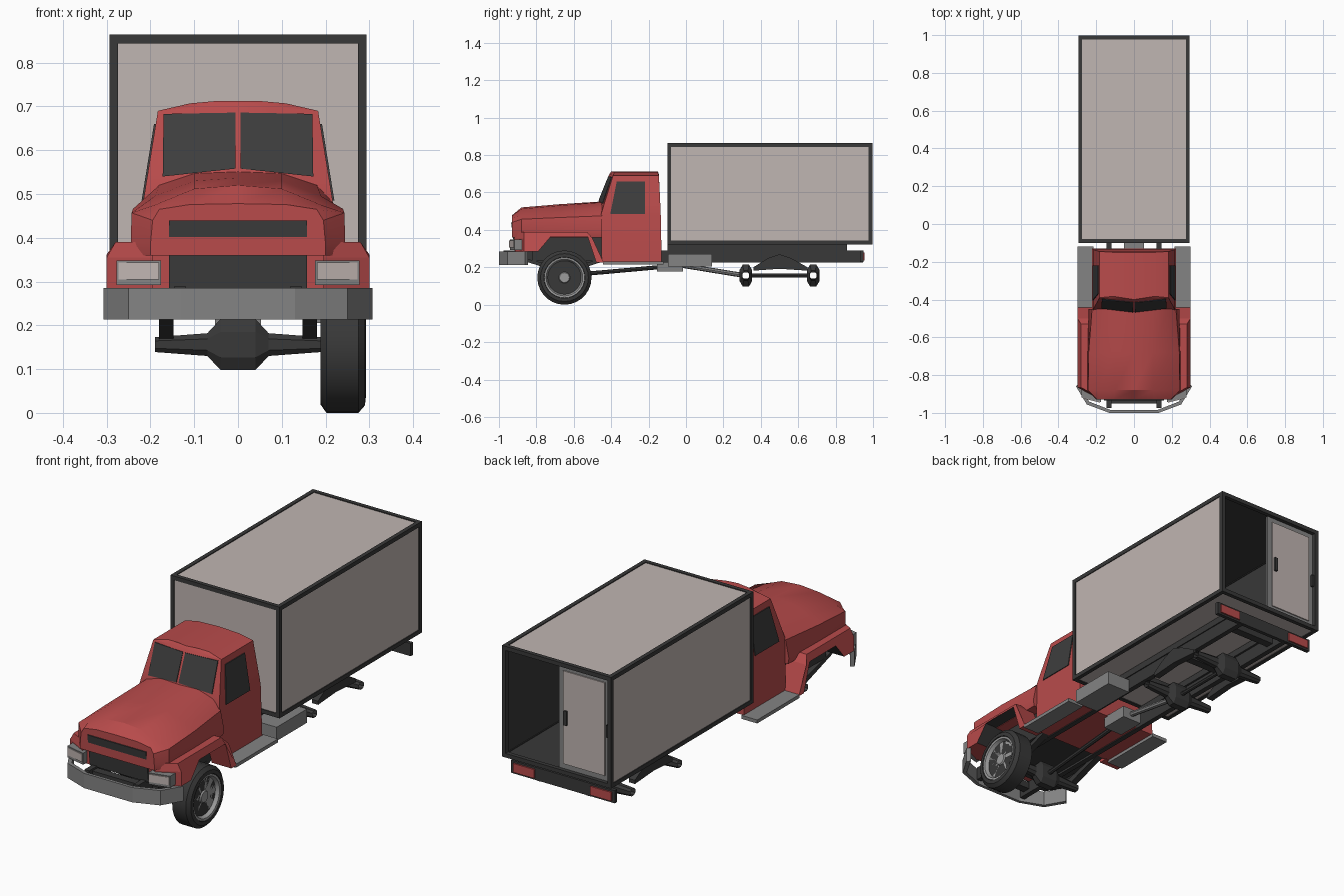
import bpy, bmesh, math
from mathutils import Vector

if "Cube" in bpy.data.objects:
    bpy.data.objects.remove(bpy.data.objects["Cube"])


def material(name, r, g, b):
    m = bpy.data.materials.new(name)
    m.diffuse_color = (r, g, b, 1)
    m.use_nodes = True
    m.node_tree.nodes["Principled BSDF"].inputs["Base Color"].default_value = m.diffuse_color
    return m


RED = material("body_red", 0.48, 0.07, 0.07)
BEIGE = material("panel_beige", 0.53, 0.465, 0.445)
DARK = material("chassis_dark", 0.04, 0.04, 0.04)
GLASS = material("glass_dark", 0.047, 0.047, 0.047)
GRAY = material("metal_gray", 0.23, 0.23, 0.23)
RIM = material("rim_gray", 0.33, 0.33, 0.33)


def make(name, verts, faces, *mats, smooth=None):
    bm = bmesh.new()
    vs = [bm.verts.new(v) for v in verts]
    for f in faces:
        bm.faces.new([vs[i] for i in f])
    bmesh.ops.recalc_face_normals(bm, faces=bm.faces)
    me = bpy.data.meshes.new(name)
    bm.to_mesh(me)
    bm.free()
    for m in mats:
        me.materials.append(m)
    ob = bpy.data.objects.new(name, me)
    bpy.context.collection.objects.link(ob)
    if smooth:
        bpy.ops.object.select_all(action='DESELECT')
        ob.select_set(True)
        bpy.context.view_layer.objects.active = ob
        bpy.ops.object.shade_smooth_by_angle(angle=math.radians(smooth))
    return ob


def loft(name, rings, mat, caps=True, smooth=None):
    n = len(rings[0])
    faces = [(r * n + i, r * n + (i + 1) % n, (r + 1) * n + (i + 1) % n, (r + 1) * n + i)
             for r in range(len(rings) - 1) for i in range(n)]
    if caps:
        faces += [tuple(range(n)), tuple(range((len(rings) - 1) * n, len(rings) * n))]
    return make(name, [v for r in rings for v in r], faces, mat, smooth=smooth)


def box(name, x0, x1, y0, y1, z0, z1, mat):
    return loft(name, [[(x0, y0, z), (x1, y0, z), (x1, y1, z), (x0, y1, z)] for z in (z0, z1)], mat)


def prism(name, poly, x0, x1, mat):
    return loft(name, [[(x, y, z) for y, z in poly] for x in (x0, x1)], mat)


def rod(name, a, b, r, mat, n=8):
    a, b = Vector(a), Vector(b)
    q = (b - a).to_track_quat('Z', 'Y')
    circle = [q @ Vector((r * math.cos(2 * math.pi * i / n), r * math.sin(2 * math.pi * i / n), 0)) for i in range(n)]
    return loft(name, [[a + c for c in circle], [b + c for c in circle]], mat)


def lathe_x(name, profile, cx, cy, cz, mat, n=28):
    rings = [[(cx + x, cy + r * math.cos(2 * math.pi * i / n), cz + r * math.sin(2 * math.pi * i / n))
              for i in range(n)] for x, r in profile]
    return loft(name, rings, mat, smooth=35)


# cab shell: (z, half width, front y at side, front y at centre, back y)
LEVELS = [(.23, .222, -.45, -.45, -.13), (.48, .217, -.455, -.48, -.135), (.53, .209, -.44, -.475, -.137),
          (.69, .183, -.39, -.41, -.145), (.707, .11, -.383, -.40, -.15)]
loft("cab", [[(-w, yb, z), (-w, ys, z), (-w / 2, (ys + yc) / 2, z + b), (0, yc, z + b), (w / 2, (ys + yc) / 2, z + b),
              (w, ys, z), (w, yb, z), (0, yb, z + b)]
             for (z, w, ys, yc, yb), b in zip(LEVELS, (0, 0, 0, .008, .005))], RED, smooth=20)


def cab_at(z):
    for a, b in zip(LEVELS, LEVELS[1:]):
        if a[0] <= z <= b[0]:
            t = (z - a[0]) / (b[0] - a[0])
            return [p + (q - p) * t for p, q in zip(a, b)]


def front_point(x, z, off):
    _, w, ys, yc, _ = cab_at(z)
    return (x, yc + (ys - yc) * abs(x) / w - off, z)


for s, side in ((-1, "left"), (1, "right")):
    # split windshield and door glass
    pane = [(.006, .558), (.172, .54), (.17, .683), (.006, .686)]
    loft("windshield_" + side, [[front_point(s * x, z, o) for x, z in pane] for o in (-.003, .005)], GLASS)
    win = [(-.405, .485), (-.22, .485), (-.22, .66), (-.37, .66)]
    loft("door_window_" + side, [[(s * (cab_at(z)[1] + o), y, z) for y, z in win] for o in (-.003, .004)], GLASS)

# hood, as cross-sections running backwards
HOOD = [(-.93, [(0, .478), (.11, .476), (.18, .465), (.195, .44), (.20, .385), (.20, .36)]),
        (-.88, [(0, .52), (.10, .512), (.19, .475), (.243, .457), (.245, .39), (.235, .36)]),
        (-.68, [(0, .537), (.10, .53), (.19, .495), (.24, .466), (.245, .39), (.235, .36)]),
        (-.45, [(0, .552), (.10, .547), (.18, .52), (.222, .475), (.24, .39), (.235, .36)])]
loft("hood", [[(-x, y, z) for x, z in reversed(h[1:])] + [(x, y, z) for x, z in h] for y, h in HOOD], RED, smooth=28)
box("nose", -.20, .20, -.91, -.83, .285, .40, RED)
prism("grille", [(-.915, .285), (-.935, .44), (-.90, .44), (-.90, .285)], -.158, .158, GLASS)
box("engine_bay", -.18, .18, -.82, -.45, .235, .362, DARK)

# fenders with trapezoid wheel arches
ARCH = [(-.90, .285), (-.905, .355), (-.90, .39), (-.53, .39), (-.50, .355), (-.44, .225), (-.48, .225),
        (-.525, .362), (-.725, .362), (-.79, .285)]
for s, side in ((-1, "left"), (1, "right")):
    outer = [(s * (.28 if z > .38 else .30), max(y, -.865), z) for y, z in ARCH]
    inner = [(s * .195, y - (.015 if y < -.85 else 0), z) for y, z in ARCH]
    f = loft("fender_" + side, [inner, outer], RED)
    f.data.materials.append(DARK)
    for p in f.data.polygons:   # dark arch lining
        if p.normal.z < -.3 and abs(p.normal.x) < .5 and p.center.z > .3:
            p.material_index = 1
    # headlights
    for nm, x0, x1, z0, z1, d, m in (("headlight_housing_", .176, .277, .292, .348, 0, GRAY),
                                     ("headlight_lens_", .18, .273, .305, .343, .004, BEIGE)):
        loft(nm + side, [[(s * x0, -.942 - d, z), (s * x1, -.918 - d, z), (s * x1, -.87, z), (s * x0, -.90, z)]
                         for z in (z0, z1)], m)
    # running board and chassis rails
    box("running_board_" + side, *sorted((s * .215, s * .30)), -.445, -.12, .215, .232, GRAY)
    box("chassis_rail_" + side, *sorted((s * .12, s * .145)), -.975, .945, .225, .29, DARK)
    box("subframe_rail_" + side, *sorted((s * .11, s * .15)), -.10, .86, .29, .322, DARK)
    # leaf springs
    xs = sorted((s * .147, s * .18))
    prism("front_spring_" + side, [(-.87, .235), (-.65, .165), (-.43, .235), (-.43, .25), (-.65, .195), (-.87, .25)], *xs, DARK)
    prism("rear_spring_" + side, [(.36, .182), (.50, .192), (.65, .182), (.65, .20), (.56, .25), (.50, .27),
                                  (.44, .25), (.36, .20)], *xs, DARK)
    # tail lights
    box("tail_light_" + side, *sorted((s * .15, s * .265)), .94, .955, .237, .28, RED)

# front bumper, bent back at both ends
half = [(.13, -1.0), (.25, -.955), (.307, -.86)]
path = [(-x, y) for x, y in reversed(half)] + half
loft("front_bumper", [[(x, y, .213), (x, y, .285), (x * .95, y + .015, .285), (x * .95, y + .015, .213)]
                      for x, y in path], GRAY)

# hollow, open-ended axles with differential bulge
PROFILE = [(.19, .018, .017), (.07, .022, .026), (.04, .034, .058)]
STATIONS = [(-x, a, b) for x, a, b in PROFILE] + PROFILE[::-1]
for name, y in (("front_axle", -.65), ("rear_axle_1", .32), ("rear_axle_2", .68)):
    loft(name, [[(x, y + a * p, .156 + b * q) for p, q in
                 ((1, .5), (.5, 1), (-.5, 1), (-1, .5), (-1, -.5), (-.5, -1), (.5, -1), (1, -.5))]
                for x, a, b in STATIONS], DARK, caps=False)

# drivetrain, cross members and fuel tank
box("gearbox", -.052, .052, -.155, -.015, .178, .235, GRAY)
rod("front_drive_shaft", (0, -.62, .158), (0, -.15, .20), .011, DARK)
rod("rear_drive_shaft", (0, -.02, .21), (0, .30, .158), .013, GRAY)
rod("axle_link_shaft", (0, .34, .156), (0, .66, .156), .010, DARK)
for i, y in enumerate((-.93, -.2, .2, .5, .85)):
    box("cross_member_%d" % i, -.125, .125, y - .02, y + .02, .245, .28, DARK)
box("fuel_tank", .148, .275, -.095, .14, .205, .272, GRAY)
box("rear_light_bar", -.28, .28, .93, .948, .228, .29, DARK)

# the single mounted wheel
lathe_x("tyre", [(-.05, .09), (-.052, .125), (-.038, .145), (.035, .145), (.05, .128), (.052, .11), (.03, .105)],
        .24, -.65, .145, DARK)
lathe_x("wheel_rim", [(.02, .108), (.049, .108), (.047, .098), (.03, .090), (.03, .03), (.036, .026)],
        .24, -.65, .145, RIM)

# cargo box: edge frame
X, Y0, Y1, Z0, Z1, T = .294, -.10, .997, .322, .864, .02
for s, side in ((-1, "left"), (1, "right")):
    xs = sorted((s * X, s * (X - T)))
    box("box_post_front_" + side, *xs, Y0, Y0 + T, Z0, Z1, DARK)
    box("box_post_rear_" + side, *xs, Y1 - T, Y1, Z0, Z1, DARK)
    box("box_sill_" + side, *xs, Y0, Y1, Z0, Z0 + T, DARK)
    box("box_top_rail_" + side, *xs, Y0, Y1, Z1 - T, Z1, DARK)
    # side panel, outer skin and dark lining
    box("box_side_panel_" + side, *sorted((s * .290, s * .284)), Y0 + .015, Y1 - .015, Z0 + .015, Z1 - .015, BEIGE)
    box("box_side_lining_" + side, *sorted((s * .284, s * .278)), Y0 + .015, Y1 - .015, Z0 + .015, Z1 - .015, DARK)
for z0, nm in ((Z0, "bottom"), (Z1 - T, "top")):
    box("box_front_bar_" + nm, -X, X, Y0, Y0 + T, z0, z0 + T, DARK)
    box("box_rear_bar_" + nm, -X, X, Y1 - T, Y1, z0, z0 + T, DARK)
W = X - .015
box("box_front_panel", -W, W, Y0 + .004, Y0 + .010, Z0 + .015, Z1 - .015, BEIGE)
box("box_front_lining", -W, W, Y0 + .010, Y0 + .016, Z0 + .015, Z1 - .015, DARK)
box("box_roof_panel", -W, W, Y0 + .015, Y1 - .015, Z1 - .010, Z1 - .004, BEIGE)
box("box_roof_lining", -W, W, Y0 + .015, Y1 - .015, Z1 - .016, Z1 - .010, DARK)
box("box_floor_panel", -W, W, Y0 + .015, Y1 - .015, Z0 + .004, Z0 + .010, BEIGE)
box("box_floor_lining", -W, W, Y0 + .015, Y1 - .015, Z0 + .010, Z0 + .016, DARK)

# rear door on the left half, the other half stands open
box("door_frame", -.275, 0, .965, .978, .342, .844, GRAY)
box("door_panel", -.25, -.025, .975, .983, .367, .82, BEIGE)
box("door_handle", -.05, -.035, .98, .992, .56, .63, DARK)
box("door_hinge", -.274, -.262, .975, .99, .56, .62, DARK)
